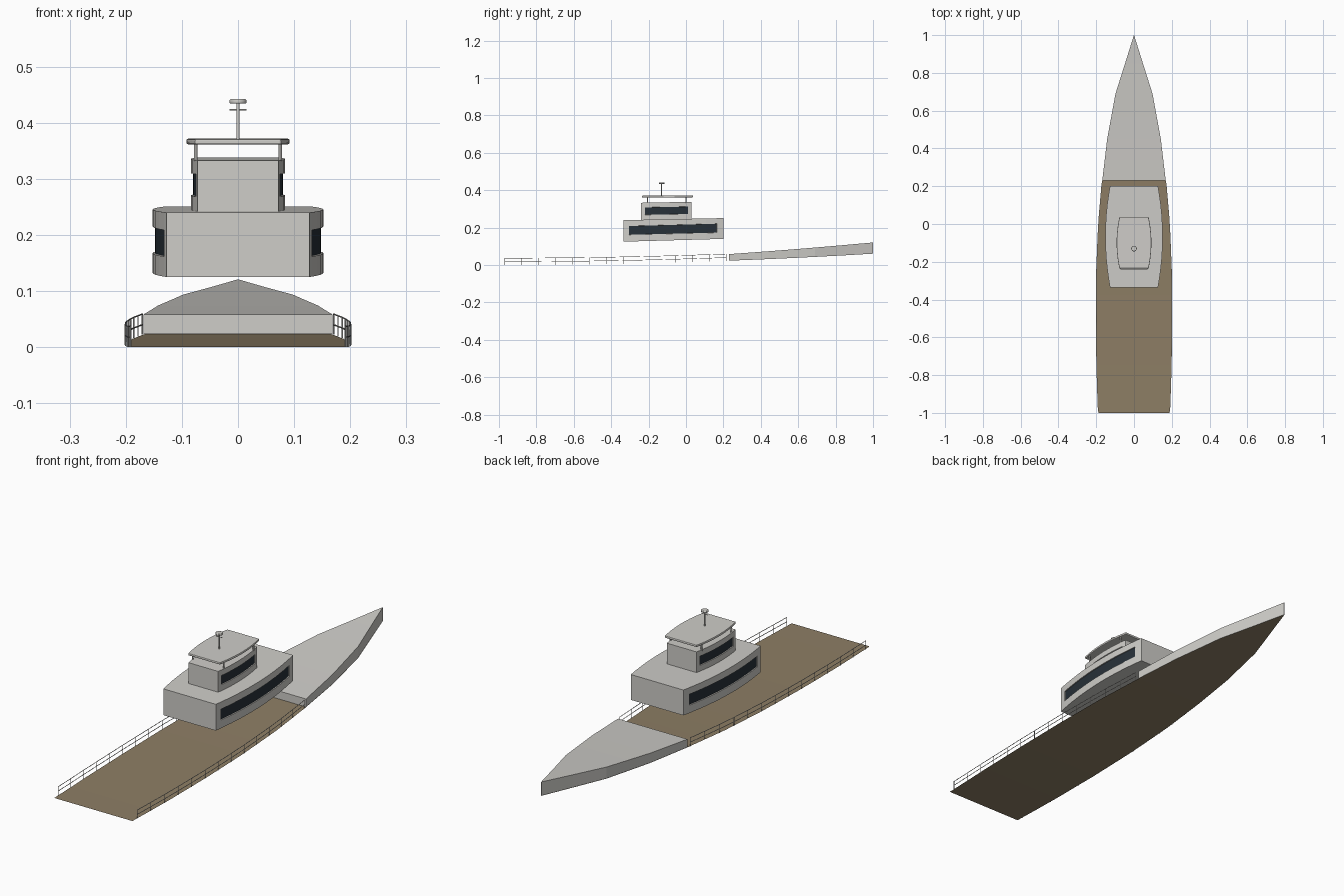
import bpy, bmesh

if "Cube" in bpy.data.objects:
    bpy.data.objects.remove(bpy.data.objects["Cube"])

def material(name, rgb):
    m = bpy.data.materials.new(name)
    m.diffuse_color = (*rgb, 1)
    m.use_nodes = True
    m.node_tree.nodes["Principled BSDF"].inputs["Base Color"].default_value = m.diffuse_color
    return m

TEAK = material("teak", (0.27, 0.21, 0.13))
GLASS = material("glass", (0.02, 0.03, 0.04))
WHITE = material("white", (0.62, 0.61, 0.58))

def finish(bm, name, *mats):
    bmesh.ops.remove_doubles(bm, verts=bm.verts, dist=1e-5)
    bmesh.ops.recalc_face_normals(bm, faces=bm.faces)
    me = bpy.data.meshes.new(name)
    bm.to_mesh(me)
    bm.free()
    ob = bpy.data.objects.new(name, me)
    bpy.context.collection.objects.link(ob)
    for m in mats:
        me.materials.append(m)
    return ob

# hull plan (y, half width) and sheer curve
PLAN = [(-1, .189), (-.75, .197), (-.5, .2), (-.25, .198), (0, .188),
        (.23, .168), (.45, .142), (.69, .098), (1, 0)]

def half(y):
    for (a, wa), (b, wb) in zip(PLAN, PLAN[1:]):
        if y <= b:
            return wa + (wb - wa) * (y - a) / (b - a)
    return 0

def sheer(y):
    return .06 * ((y + 1) / 2) ** 2

def span(a, b, n):
    return [a + (b - a) * i / n for i in range(n + 1)]

def loft(bm, rings, closed=True):
    """Skin between equal-length rings of points; returns side faces by station."""
    vs = [[bm.verts.new(p) for p in r] for r in rings]
    n = len(vs[0])
    out = []
    for a, b in zip(vs, vs[1:]):
        out.append([bm.faces.new((a[i], a[(i + 1) % n], b[(i + 1) % n], b[i]))
                    for i in range(n if closed else n - 1)])
    if closed:
        bm.faces.new(vs[0])
        bm.faces.new(vs[-1])
    return out

# deck sheet
bm = bmesh.new()
ys = sorted(set([p[0] for p in PLAN] + [-.875, -.625, -.375, -.125, .11, .34, .57, .85]))
loft(bm, [[(-half(y), y, sheer(y)), (half(y), y, sheer(y))] for y in ys if y < 1]
     + [[(-.0005, 1, .06), (.0005, 1, .06)]], closed=False)
finish(bm, "deck", TEAK)

# raised foredeck
bm = bmesh.new()
rings = []
for y in [v for v in ys if v >= .23]:
    w, z0 = max(half(y), .0005), sheer(y) + .0008
    z1 = z0 + .035 + .025 * (y - .23) / .77
    rings.append([(-w, y, z0), (w, y, z0), (w, y, z1), (-w, y, z1)])
loft(bm, rings)
finish(bm, "foredeck", WHITE)

def house(name, y0, y1, wmax, wend, aft, fore, window=None):
    """Bowed block; aft/fore give z levels at each end, window its y range."""
    mid, ext = (y0 + y1) / 2, (y1 - y0) / 2
    st = [y0] + span(*window, 8) + [y1] if window else span(y0, y1, 10)
    rings = []
    for y in st:
        w = wmax - (wmax - wend) * ((y - mid) / ext) ** 2
        t = (y - y0) / (y1 - y0)
        zs = [a + (f - a) * t for a, f in zip(aft, fore)]
        rings.append([(w, y, z) for z in zs] + [(-w, y, z) for z in reversed(zs)])
    bm = bmesh.new()
    sides = loft(bm, rings)
    bmesh.ops.recalc_face_normals(bm, faces=bm.faces)
    if window:
        for k in (1, 5):
            panes = [s[k] for s in sides[1:-1]]
            bmesh.ops.inset_region(bm, faces=panes, thickness=.0008, depth=-.004)
            for f in panes:
                f.material_index = 1
    return finish(bm, name, WHITE, GLASS)

# superstructure
house("main_cabin", -.335, .2, .152, .127, (.125, .161, .208, .24),
      (.14, .174, .222, .251), (-.305, .165))
house("wheelhouse", -.24, .03, .084, .072, (.238, .268, .308, .333),
      (.245, .273, .313, .338), (-.22, .012))
roof = house("hardtop", -.235, .037, .092, .077, (.361, .371), (.362, .372))
bev = roof.modifiers.new("edge", 'BEVEL')
bev.width, bev.segments = .003, 2

# rods and cylinders
def rod(name, x, y, z0, z1, r, n=12):
    bpy.ops.mesh.primitive_cylinder_add(vertices=n, radius=r, depth=z1 - z0,
                                        location=(x, y, (z0 + z1) / 2))
    ob = bpy.context.object
    ob.name = name
    ob.data.materials.append(WHITE)
    bpy.ops.object.shade_smooth_by_angle()
    return ob

for s in (-1, 1):
    for y in (-.205, 0):
        rod("hardtop_post", s * .075, y, .332, .363, .003)
rod("mast", 0, -.13, .37, .436, .003)
dome = rod("radar_disc", 0, -.13, .434, .442, .015, 24)
b = dome.modifiers.new("edge", 'BEVEL')
b.width, b.segments = .002, 2
bar = rod("mast_crossbar", 0, -.13, .408, .438, .0015, 8)
bar.rotation_euler = (0, 1.5708, 0)

# side railings
for side, s in (("left", -1), ("right", 1)):
    cu = bpy.data.curves.new(side + "_railing", 'CURVE')
    cu.dimensions = '3D'
    cu.bevel_depth, cu.bevel_resolution = .0013, 1
    cu.use_fill_caps = True
    stations = span(-.97, .215, 13)

    def line(pts):
        sp = cu.splines.new('POLY')
        sp.points.add(len(pts) - 1)
        for p, c in zip(sp.points, pts):
            p.co = (*c, 1)

    for y in stations:
        line([(s * (half(y) + .001), y, sheer(y) + h) for h in (0, .038)])
    for h in (.018, .037):
        line([(s * (half(y) + .001), y, sheer(y) + h) for y in stations])
    ob = bpy.data.objects.new(side + "_railing", cu)
    bpy.context.collection.objects.link(ob)
    cu.materials.append(WHITE)
